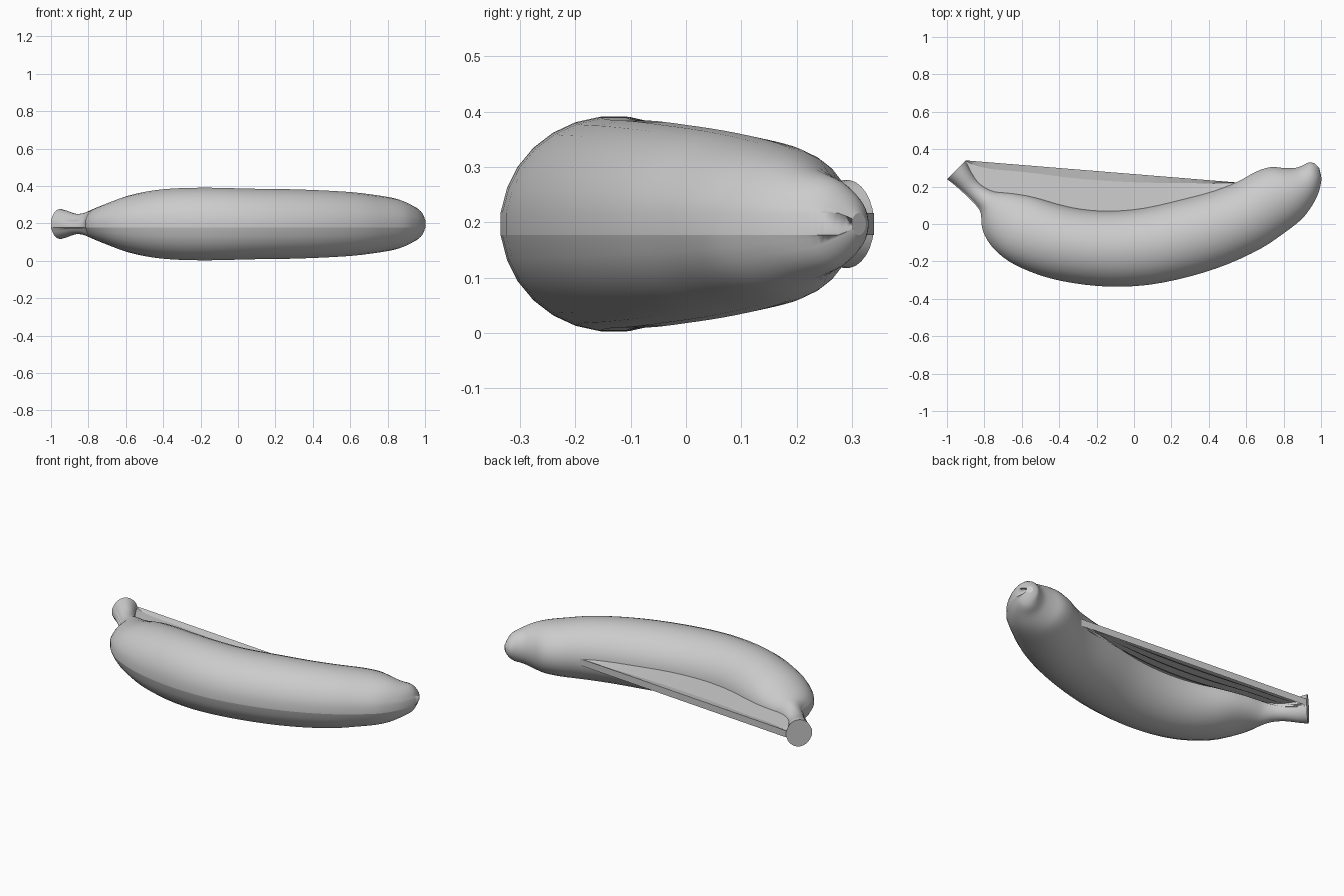
import bpy, bmesh, math
from mathutils import Vector

cube = bpy.data.objects.get("Cube")
if cube:
    bpy.data.objects.remove(cube)

SIDES, STEPS = 28, 3
MID, SEAM = 0.197, 0.02

grey = bpy.data.materials.new("light grey")
grey.use_nodes = True
grey.diffuse_color = (0.6, 0.6, 0.6, 1)
grey.node_tree.nodes["Principled BSDF"].inputs["Base Color"].default_value = grey.diffuse_color

# Cross-sections from stem to tip: inner x, y, outer x, y, half height
SECTIONS = [Vector(s) for s in (
    (-.90, .34, -1, .24, .08), (-.875, .29, -.955, .205, .07),
    (-.84, .235, -.9, .155, .055), (-.80, .20, -.85, .105, .058),
    (-.745, .175, -.82, .06, .075), (-.67, .168, -.81, -.03, .09),
    (-.58, .155, -.76, -.12, .117), (-.5, .135, -.66, -.205, .152),
    (-.4, .105, -.5, -.275, .18), (-.28, .08, -.33, -.315, .193),
    (-.13, .07, -.13, -.335, .195), (.05, .085, .08, -.325, .19),
    (.25, .13, .3, -.28, .187), (.42, .175, .5, -.215, .18),
    (.55, .225, .68, -.13, .17), (.65, .28, .8, -.05, .156),
    (.73, .305, .89, .02, .142), (.80, .30, .94, .08, .125),
    (.86, .30, .98, .15, .10), (.905, .315, 1, .22, .08),
    (.935, .33, 1, .26, .052), (.965, .325, .99, .3, .02))]


def smooth_path(points):
    """Catmull-Rom interpolation through the sections."""
    out = []
    for i in range(len(points) - 1):
        p0, p1 = points[max(i - 1, 0)], points[i]
        p2, p3 = points[i + 1], points[min(i + 2, len(points) - 1)]
        for k in range(STEPS):
            t = k / STEPS
            out.append(p1 + (p2 - p0) * (t / 2)
                       + (2 * p0 - 5 * p1 + 4 * p2 - p3) * (t * t / 2)
                       + (3 * p1 - p0 - 3 * p2 + p3) * (t ** 3 / 2))
    return out + [points[-1]]


def finish(bm, name):
    mesh = bpy.data.meshes.new(name)
    bm.to_mesh(mesh)
    bm.free()
    mesh.materials.append(grey)
    ob = bpy.data.objects.new(name, mesh)
    bpy.context.collection.objects.link(ob)
    return ob


path = smooth_path(SECTIONS)

# Fruit body and stem: one swept skin with a narrow vertical band at the seam
bm = bmesh.new()
rings = []
for ix, iy, ox, oy, h in path:
    inner, outer = Vector((ix, iy, MID)), Vector((ox, oy, MID))
    centre, half = (inner + outer) / 2, (outer - inner) / 2
    ring = []
    for k in range(SIDES):
        a = 2 * math.pi * (k + .5) / SIDES
        p = centre + half * math.cos(a)
        p.z += h * math.sin(a)
        if k in (0, SIDES - 1):
            p = centre + half
            p.z += math.copysign(min(SEAM, h * .5), math.sin(a))
        ring.append(bm.verts.new(p))
    rings.append(ring)
for a, b in zip(rings, rings[1:]):
    for k in range(SIDES):
        n = (k + 1) % SIDES
        bm.faces.new((a[k], a[n], b[n], b[k])).smooth = True
    bm.edges.get((a[-1], b[-1])).smooth = False
for ring in (rings[0], rings[-1]):
    cap = bm.faces.new(ring)
    for e in cap.edges:
        e.smooth = False
bmesh.ops.recalc_face_normals(bm, faces=bm.faces)
finish(bm, "banana_body")

# Thin web stretched between the stem and the hollow side of the fruit
start, end = Vector((-.90, .34, MID)), Vector((.55, .222, MID))
inner_edge = [Vector((s[0], s[1] - .01, MID)) for s in path if s[0] <= end.x]


def web_strip(name, near, far, z_near, z_far):
    """Sheet between two fractions of the gap from fruit (0) to chord (1)."""
    bm = bmesh.new()
    rows = []
    for p in inner_edge:
        chord = start.lerp(end, (p.x - start.x) / (end.x - start.x))
        row = []
        for t, z in ((near, z_near), (far, z_far)):
            q = p.lerp(chord, t)
            q.z = MID + z
            row.append(bm.verts.new(q))
        rows.append(row)
    for a, b in zip(rows, rows[1:]):
        bm.faces.new((a[0], b[0], b[1], a[1]))
    return finish(bm, name)


web_strip("web_top_outer", .78, 1, SEAM * .6, SEAM)
web_strip("web_top_inner", 0, .78, SEAM, SEAM * .6)
web_strip("web_edge", 1, 1, SEAM, -SEAM)
for i, t in enumerate((.3, .55, .8)):
    web_strip(f"web_strand_{i + 1}", t, t + .1, -SEAM * .6, -SEAM)
